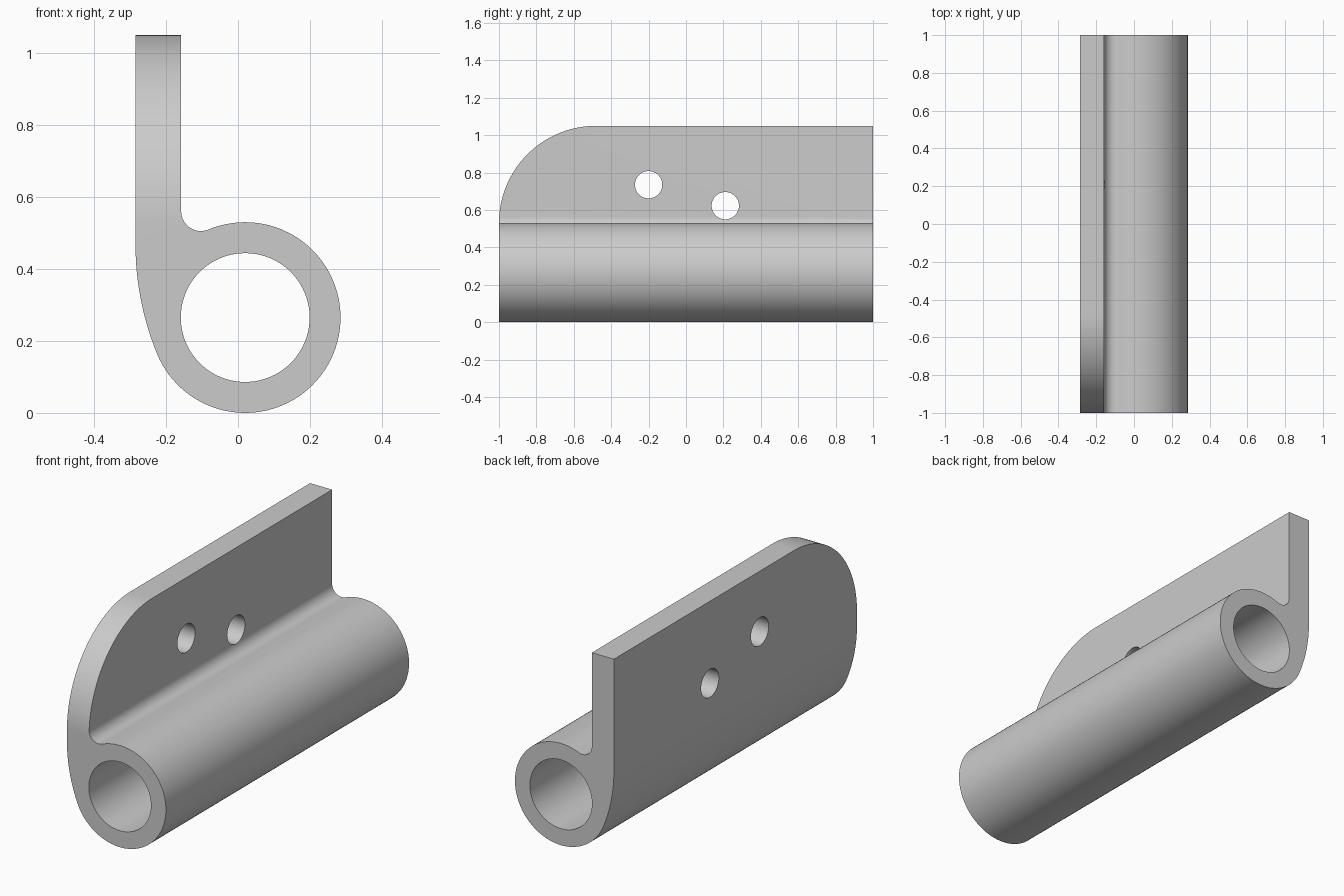
import bpy, bmesh
from math import sin, cos, atan2, sqrt, pi, radians

if "Cube" in bpy.data.objects:
    bpy.data.objects.remove(bpy.data.objects["Cube"])


def arc(cx, cy, r, a0, a1, n):
    return [(cx + r * cos(a0 + (a1 - a0) * i / n),
             cy + r * sin(a0 + (a1 - a0) * i / n)) for i in range(n + 1)]


def prism(name, outline, axis, start, end):
    """Extrude a closed outline along y (points are x, z) or x (points are y, z)."""
    bm = bmesh.new()
    place = (lambda a, b: (a, start, b)) if axis == 'y' else (lambda a, b: (start, a, b))
    face = bm.faces.new([bm.verts.new(place(a, b)) for a, b in outline])
    ext = bmesh.ops.extrude_face_region(bm, geom=[face])
    d = end - start
    bmesh.ops.translate(bm, vec=(0, d, 0) if axis == 'y' else (d, 0, 0),
                        verts=[g for g in ext['geom'] if isinstance(g, bmesh.types.BMVert)])
    bmesh.ops.recalc_face_normals(bm, faces=bm.faces)
    mesh = bpy.data.meshes.new(name)
    bm.to_mesh(mesh)
    bm.free()
    ob = bpy.data.objects.new(name, mesh)
    bpy.context.collection.objects.link(ob)
    return ob


def cut(target, cutter):
    cutter.hide_render = True
    bpy.context.view_layer.objects.active = target
    mod = target.modifiers.new("cut", 'BOOLEAN')
    mod.operation, mod.solver, mod.object = 'DIFFERENCE', 'EXACT', cutter
    bpy.ops.object.modifier_apply(modifier=mod.name)
    bpy.data.objects.remove(cutter)


# Main dimensions
CX, CZ, R, BORE = 0.02, 0.265, 0.265, 0.179
LEFT, RIGHT, TOP = -0.285, -0.158, 1.05

# Large blend from the plate's back face into the tube
blend_angle, offset = radians(202.2), 0.54
bx, bz = CX - offset * cos(blend_angle), CZ - offset * sin(blend_angle)
blend_r = R + offset

# Small fillet between the plate's front face and the tube
fr = 0.055
fx = RIGHT + fr
fz = CZ + sqrt((R + fr) ** 2 - (fx - CX) ** 2)
fillet_angle = atan2(fz - CZ, fx - CX)

profile = [(LEFT, TOP)]
profile += arc(bx, bz, blend_r, pi, blend_angle, 14)
profile += arc(CX, CZ, R, blend_angle, fillet_angle + 2 * pi, 72)[1:]
profile += arc(fx, fz, fr, fillet_angle + pi, pi, 14)[1:]
profile += [(RIGHT, TOP)]

# Plate and tube in one extruded body
body = prism("hinge_leaf", profile, 'y', -1, 1)

# Tube bore
cut(body, prism("bore_cutter", arc(CX, CZ, BORE, 0, 2 * pi, 80)[:-1], 'y', -1.2, 1.2))

# Rounded front corner of the plate
cr = 0.52
corner = arc(-1 + cr, TOP - cr, cr, pi, pi / 2, 40)
corner += [(-1 + cr, 1.3), (-1.3, 1.3), (-1.3, TOP - cr)]
cut(body, prism("corner_cutter", corner, 'x', -0.5, 0.5))

# Screw holes
for y, z in ((-0.2, 0.735), (0.21, 0.623)):
    cut(body, prism("hole_cutter", arc(y, z, 0.073, 0, 2 * pi, 48)[:-1], 'x', -0.5, 0.5))

bpy.ops.object.select_all(action='DESELECT')
body.select_set(True)
bpy.context.view_layer.objects.active = body
bpy.ops.object.shade_smooth_by_angle(angle=radians(30))
